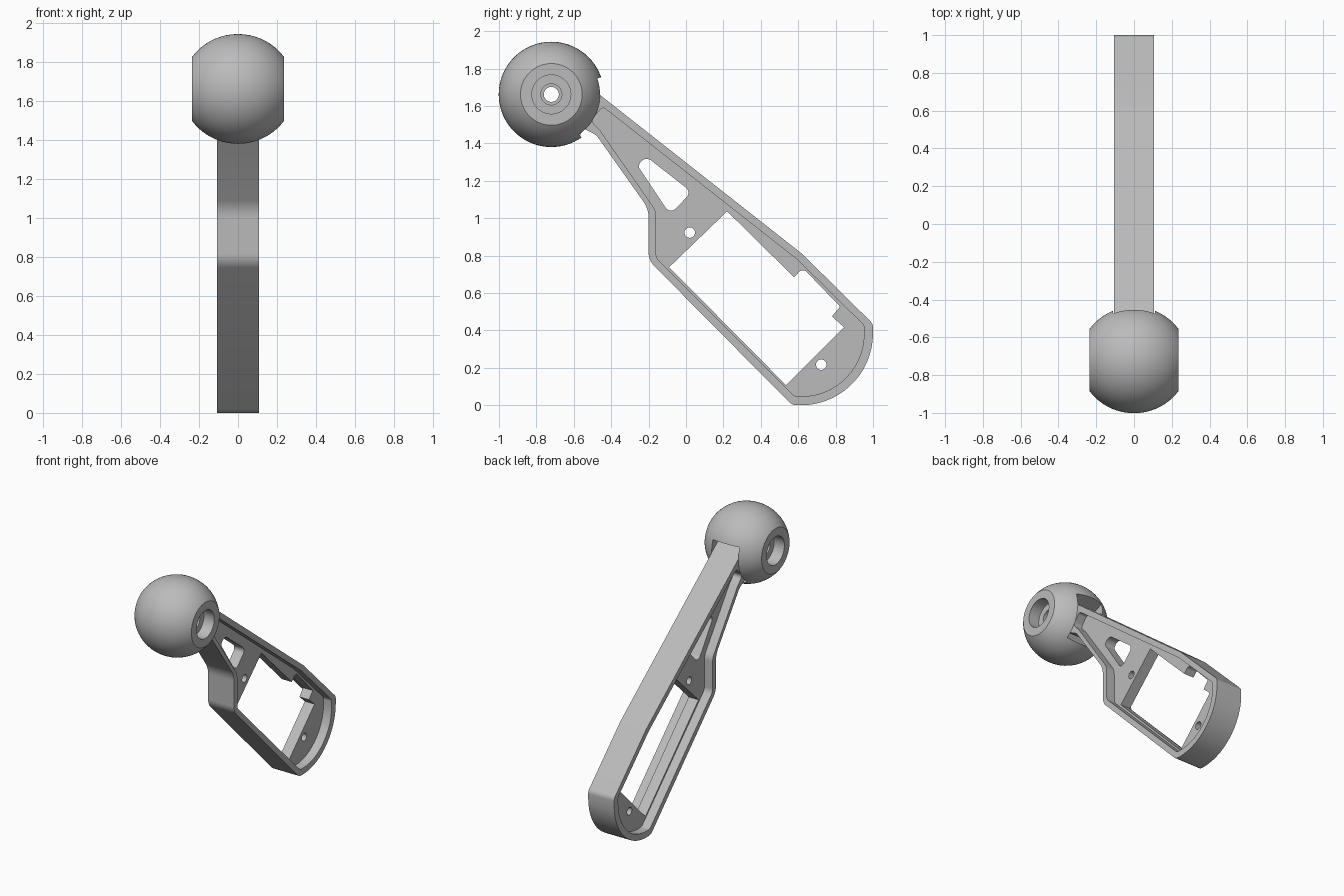
import bpy, bmesh
from math import sin, cos, tan, pi, radians, sqrt
from mathutils import Vector, Matrix

cube = bpy.data.objects.get("Cube")
if cube:
    bpy.data.objects.remove(cube)

grey = bpy.data.materials.new("plain grey")
grey.use_nodes = True
grey.diffuse_color = (0.5, 0.5, 0.5, 1)
grey.node_tree.nodes["Principled BSDF"].inputs["Base Color"].default_value = (0.5, 0.5, 0.5, 1)

BALL_Y, BALL_Z = -0.72, 1.662
ARM_HALF, WEB_HALF = 0.107, 0.04


def activate(obj):
    bpy.ops.object.select_all(action='DESELECT')
    obj.select_set(True)
    bpy.context.view_layer.objects.active = obj


def smooth(obj):
    activate(obj)
    bpy.ops.object.shade_smooth_by_angle(angle=radians(30))


def rounded(corners, steps=10):
    """Closed outline with each (y, z, radius) corner turned into an arc."""
    out = []
    n = len(corners)
    for i, (y, z, r) in enumerate(corners):
        p = Vector((y, z))
        a = (Vector(corners[i - 1][:2]) - p).normalized()
        b = (Vector(corners[(i + 1) % n][:2]) - p).normalized()
        if r == 0:
            out.append(p)
            continue
        half = a.angle(b) / 2
        centre = p + (a + b).normalized() * (r / sin(half))
        start = p + a * (r / tan(half)) - centre
        end = p + b * (r / tan(half)) - centre
        sweep = pi - 2 * half
        count = max(3, int(steps * sweep))
        for k in range(count + 1):
            t = k / count
            out.append(centre + (start * sin((1 - t) * sweep) + end * sin(t * sweep)) / sin(sweep))
    return out


def circle(y, z, r, n=32):
    return [Vector((y + r * cos(2 * pi * k / n), z + r * sin(2 * pi * k / n))) for k in range(n)]


def plate(name, outlines, half):
    """Side profile, first outline solid and the rest holes, extruded across x."""
    curve = bpy.data.curves.new(name, 'CURVE')
    curve.dimensions = '2D'
    curve.fill_mode = 'BOTH'
    curve.extrude = half
    for pts in outlines:
        spline = curve.splines.new('POLY')
        spline.points.add(len(pts) - 1)
        for sp, p in zip(spline.points, pts):
            sp.co = (p.x, p.y, 0, 1)
        spline.use_cyclic_u = True
    obj = bpy.data.objects.new(name, curve)
    bpy.context.collection.objects.link(obj)
    activate(obj)
    bpy.ops.object.convert(target='MESH')
    obj = bpy.context.object
    obj.data.transform(Matrix(((0, 0, 1, 0), (1, 0, 0, 0), (0, 1, 0, 0), (0, 0, 0, 1))))
    bm = bmesh.new()
    bm.from_mesh(obj.data)
    bmesh.ops.remove_doubles(bm, verts=bm.verts, dist=1e-5)
    bmesh.ops.recalc_face_normals(bm, faces=bm.faces)
    bm.to_mesh(obj.data)
    bm.free()
    obj.data.materials.clear()
    obj.data.materials.append(grey)
    return obj


# Arm outlines
outer = rounded([(-0.55, 1.73, 0), (0.62, 0.81, 0.15), (1.0, 0.435, 0.05), (1.0, 0, 0.385),
                 (0.568, 0, 0.06), (-0.2, 0.775, 0.1), (-0.2, 1.05, 0.15),
                 (-0.48, 1.445, 0.08), (-0.57, 1.49, 0), (-0.61, 1.6, 0)])
inner = rounded([(-0.445, 1.596, 0.02), (0.597, 0.777, 0.12), (0.952, 0.427, 0.03),
                 (0.952, 0.047, 0.335), (0.58, 0.047, 0.04), (-0.16, 0.787, 0.06),
                 (-0.16, 1.04, 0.1), (-0.46, 1.47, 0.05), (-0.51, 1.52, 0.03)])

# Cutouts through the web
window = rounded([(-0.09, 0.738, 0), (0.22, 1.037, 0), (0.578, 0.684, 0), (0.624, 0.735, 0.03),
                  (0.824, 0.527, 0), (0.78, 0.475, 0), (0.845, 0.417, 0), (0.535, 0.107, 0)])
lightening = rounded([(-0.257, 1.278, 0.025), (-0.22, 1.335, 0.04),
                      (0.03, 1.14, 0.035), (-0.085, 1.02, 0.035)])

smooth(plate("arm_rim", [outer, inner], ARM_HALF))
smooth(plate("arm_web", [inner, window, lightening,
                         circle(0.02, 0.923, 0.028), circle(0.723, 0.217, 0.028)], WEB_HALF))

# Ball knob: flattened sphere with stepped through-bore, revolved about x
R, AX, FLAT = 0.2815, 0.29, 0.235
half = [(0.107, 0.04), (0.107, 0.056), (0.15, 0.056), (0.15, 0.104), (FLAT, 0.104)]
arc = [(x, R * sqrt(1 - (x / AX) ** 2)) for x in (FLAT * sin(pi / 2 * k / 12) for k in range(-12, 13))]
profile = half + arc[::-1] + [(-x, r) for x, r in half[::-1]]
bm = bmesh.new()
verts = [bm.verts.new((x, 0, r)) for x, r in profile]
edges = [bm.edges.new((verts[i - 1], verts[i])) for i in range(len(verts))]
bmesh.ops.spin(bm, geom=verts + edges, cent=(0, 0, 0), axis=(1, 0, 0), angle=2 * pi, steps=72)
bmesh.ops.remove_doubles(bm, verts=bm.verts, dist=1e-5)
bmesh.ops.recalc_face_normals(bm, faces=bm.faces)
bmesh.ops.translate(bm, verts=bm.verts, vec=(0, BALL_Y, BALL_Z))
mesh = bpy.data.meshes.new("ball_knob")
bm.to_mesh(mesh)
bm.free()
mesh.materials.append(grey)
ball = bpy.data.objects.new("ball_knob", mesh)
bpy.context.collection.objects.link(ball)

# Slot in the ball where the arm enters
slot = [Vector((BALL_Y + r * cos(radians(a)), BALL_Z + r * sin(radians(a))))
        for r, a in ((0.13, 19), (0.4, 19), (0.45, -18), (0.4, -55), (0.13, -55))]
cutter = plate("slot_cutter", [slot], 0.11)
cut = ball.modifiers.new("slot", 'BOOLEAN')
cut.operation = 'DIFFERENCE'
cut.solver = 'EXACT'
cut.object = cutter
activate(ball)
bpy.ops.object.modifier_apply(modifier="slot")
bpy.data.objects.remove(cutter)
smooth(ball)
